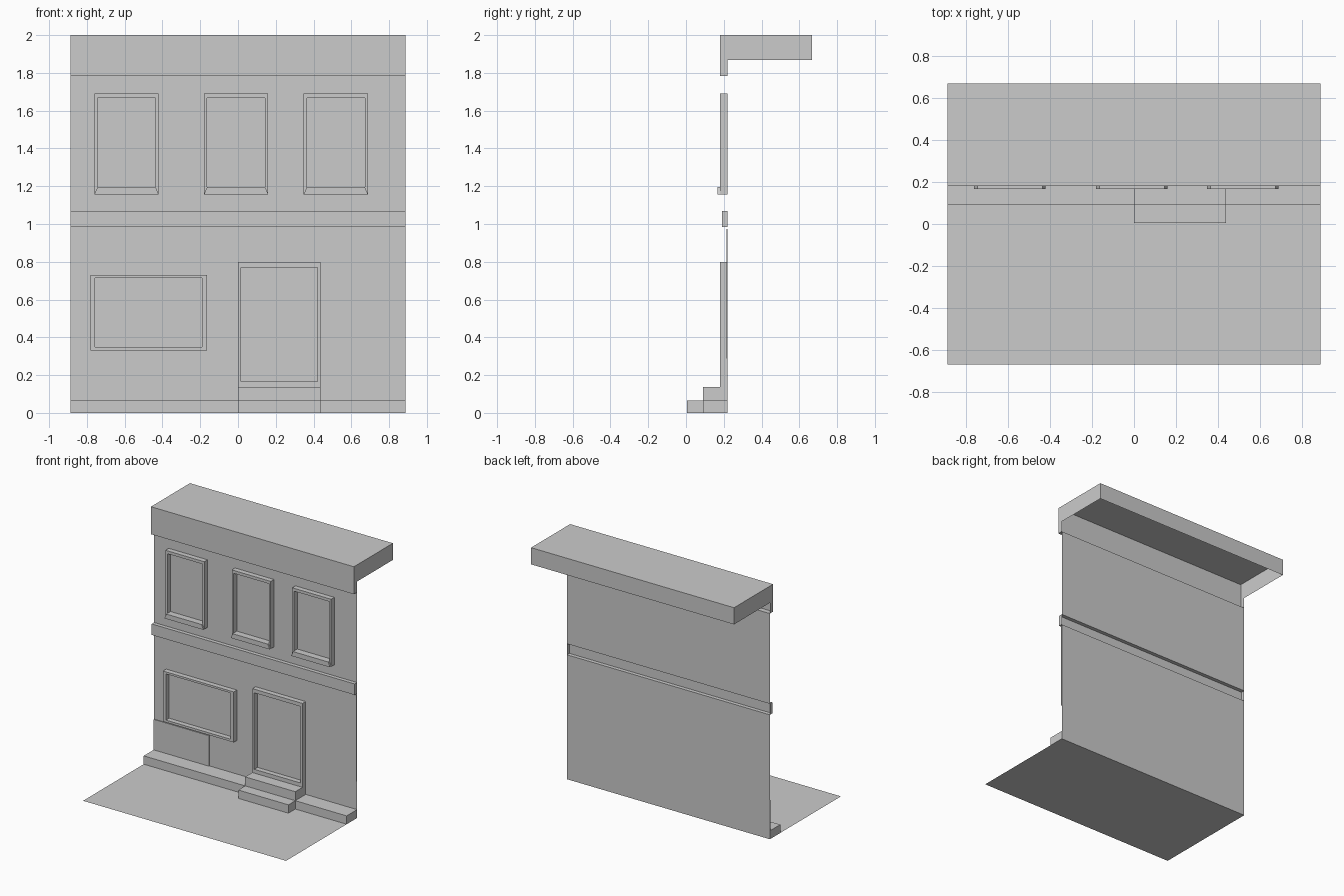
import bpy

cube = bpy.data.objects.get("Cube")
if cube:
    bpy.data.objects.remove(cube, do_unlink=True)

HALF = 0.887          # half width of the building
WALL, FRONT = 0.22, 0.18   # wall plane and front of raised trim

plaster = bpy.data.materials.new("plain_grey")
plaster.use_nodes = True
plaster.diffuse_color = (0.6, 0.6, 0.6, 1)
plaster.node_tree.nodes["Principled BSDF"].inputs["Base Color"].default_value = (0.6, 0.6, 0.6, 1)


def add_mesh(name, verts, faces):
    mesh = bpy.data.meshes.new(name)
    mesh.from_pydata(verts, [], faces)
    mesh.materials.append(plaster)
    obj = bpy.data.objects.new(name, mesh)
    bpy.context.collection.objects.link(obj)
    return obj


def sweep(name, profile, caps=()):
    """Sweep an open (y, z) profile across the width; caps close its ends."""
    n = len(profile)
    verts = [(x, y, z) for x in (-HALF, HALF) for y, z in profile]
    faces = [(i, i + 1, n + i + 1, n + i) for i in range(n - 1)]
    for side, x in enumerate((-HALF, HALF)):
        for cap in caps:
            start = len(verts)
            verts += [(x, y, z) for y, z in cap]
            ring = list(range(start, len(verts)))
            faces.append(ring if side else ring[::-1])
    return add_mesh(name, verts, faces)


def slab(name, outline, y0, y1):
    """Raised block on the wall from a counter-clockwise (x, z) outline, open at the back."""
    n = len(outline)
    verts = [(x, y, z) for y in (y0, y1) for x, z in outline]
    faces = [range(n)]
    faces += [(i, n + i, n + (i + 1) % n, (i + 1) % n) for i in range(n)]
    return add_mesh(name, verts, [tuple(f) for f in faces])


def rect(x0, x1, z0, z1):
    return [(x0, z0), (x1, z0), (x1, z1), (x0, z1)]


def frame(name, outer, inner):
    """Mitred frame standing out from the wall around a recessed pane."""
    verts = [(x, y, z) for y in (FRONT, WALL) for ring in (outer, inner) for x, z in ring]
    faces = []
    for i in range(4):
        j = (i + 1) % 4
        faces += [(i, j, 4 + j, 4 + i),          # front
                  (i, 8 + i, 8 + j, j),          # outer side
                  (4 + i, 4 + j, 12 + j, 12 + i)]  # inner reveal
    return add_mesh(name, verts, faces)


# Ground, wall, hollow band, fascia and open-bottomed roof as one folded sheet
band = [(WALL, 0.983), (0.19, 0.983), (0.19, 1.07), (WALL, 1.07)]
cornice = [(WALL, 1.783), (FRONT, 1.783), (FRONT, 2), (0.667, 2), (0.667, 1.868)]
sweep("facade_shell", [(-0.667, 0), (WALL, 0)] + band + cornice,
      caps=(band[::-1], (cornice + [(WALL, 1.868)])[::-1]))

# Plinth along the wall foot and the two door steps
slab("plinth", rect(-HALF, HALF, 0, 0.066), 0.09, WALL)
slab("lower_step", rect(0, 0.438, 0, 0.066), 0.004, 0.09)
slab("upper_step", rect(0, 0.438, 0.066, 0.137), 0.09, WALL)

# Upper windows with projecting tapered sills
for label, x in (("right", -0.76), ("middle", -0.18), ("left", 0.348)):
    outer = rect(x, x + 0.34, 1.157, 1.69)
    inner = rect(x + 0.016, x + 0.324, 1.195, 1.667)
    frame(label + "_window_frame", outer, inner)
    slab(label + "_window_sill", [outer[0], outer[1], inner[1], inner[0]], 0.167, FRONT)

# Shop window and door
frame("shop_window_frame", rect(-0.782, -0.164, 0.331, 0.73), rect(-0.756, -0.19, 0.349, 0.714))
frame("door_frame", rect(0, 0.438, 0.137, 0.8), rect(0.016, 0.422, 0.167, 0.771))

# Thin wall patches
slab("low_wall_patch", rect(-HALF, -0.402, 0.066, 0.307), 0.214, WALL)
slab("side_wall_patch", [(0.49, 0.289), (HALF, 0.289), (HALF, 0.973), (0.449, 0.973),
                         (0.449, 0.523), (0.49, 0.523)], 0.214, WALL)
